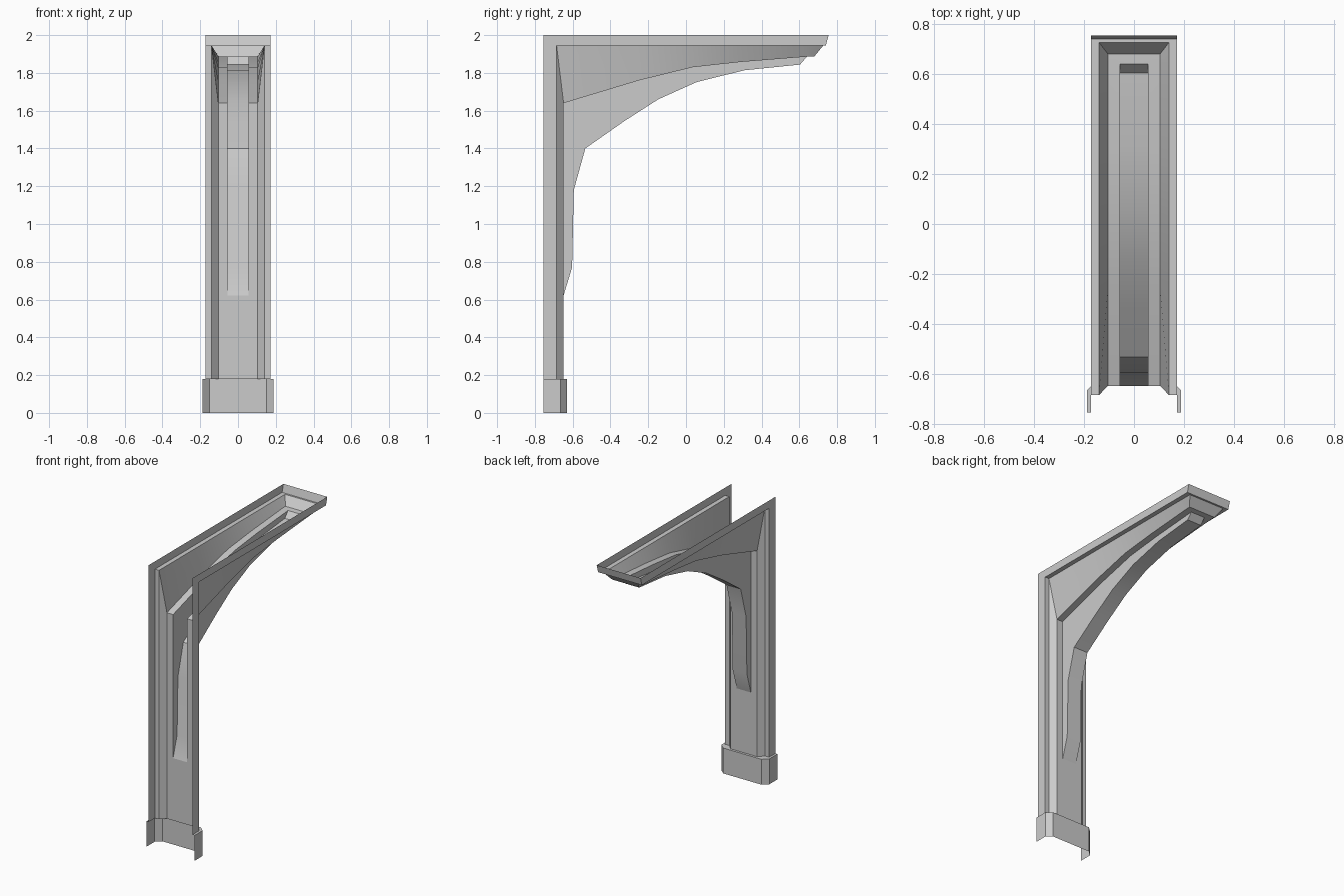
import bpy, bmesh

if "Cube" in bpy.data.objects:
    bpy.data.objects.remove(bpy.data.objects["Cube"])


def finish(name, bm):
    """Turn a half model (x >= 0) into a mirrored object."""
    bmesh.ops.remove_doubles(bm, verts=bm.verts, dist=0.0003)
    bmesh.ops.recalc_face_normals(bm, faces=bm.faces)
    me = bpy.data.meshes.new(name)
    bm.to_mesh(me)
    bm.free()
    ob = bpy.data.objects.new(name, me)
    bpy.context.collection.objects.link(ob)
    m = ob.modifiers.new("mirror", 'MIRROR')
    m.use_clip = True
    bpy.context.view_layer.objects.active = ob
    ob.select_set(True)
    bpy.ops.object.shade_smooth_by_angle(angle=0.35)
    ob.select_set(False)
    return ob


def face(bm, pts):
    bm.faces.new([bm.verts.new(p) for p in pts])


def loft(bm, xa, a, xb, b):
    """Strip of quads between two rails of (y, z) points."""
    for i in range(len(a) - 1):
        face(bm, [(xa, *a[i]), (xa, *a[i + 1]), (xb, *b[i + 1]), (xb, *b[i])])


# Shared curve under the arm, and its matching rails along the column and top
BASE_Z = 0.18
under = [(-0.648, 1.64), (-0.25, 1.76), (0.035, 1.83), (0.29, 1.858),
         (0.64, 1.886), (0.68, 1.888)]
mid_y = [p[0] for p in under[1:-1]]


def rail(y0, z1, y1):
    return [(y0, BASE_Z), (y0, z1)] + [(y, z1) for y in mid_y] + [(y1, z1)]


rails = [(0.172, rail(-0.755, 2.0, 0.755)),
         (0.172, rail(-0.685, 1.945, 0.74)),
         (0.14, rail(-0.685, 1.945, 0.727)),
         (0.104, [(-0.648, BASE_Z)] + under)]

# Open-backed bracket shell: side walls, stepped flange, tapered sides, tip
bm = bmesh.new()
for (xa, a), (xb, b) in zip(rails, rails[1:]):
    loft(bm, xa, a, xb, b)
    face(bm, [(xa, *a[-1]), (0, *a[-1]), (0, *b[-1]), (xb, *b[-1])])

# Face panel with a slot where the hollow rib sits
RIB_X = 0.0555
slot = [(-0.648, 0.622)] + under[:-1]
panel = [(-0.648, BASE_Z)] + slot + under[-1:]
loft(bm, 0.104, panel, RIB_X, panel)
loft(bm, RIB_X, panel[:2], 0, panel[:2])
loft(bm, RIB_X, panel[-2:], 0, panel[-2:])
finish("bracket_shell", bm)

# Hollow curved rib
bm = bmesh.new()
rib = [slot[0], (-0.603, 0.77), (-0.594, 1.18), (-0.533, 1.40), (-0.326, 1.545),
       (-0.147, 1.66), (0.058, 1.752), (0.31, 1.814), (0.604, 1.844), slot[-1]]
face(bm, [(RIB_X, *p) for p in rib + slot[-2:0:-1]])
loft(bm, RIB_X, rib, 0, rib)
finish("curved_rib", bm)

# Plinth with chamfered corners and a flat ledge against the column
bm = bmesh.new()
outer = [(0.188, -0.755), (0.188, -0.665), (0.15, -0.631), (0, -0.631)]
inner = [(0.172, -0.755), (0.172, -0.685), (0.14, -0.685), (0.104, -0.648), (0, -0.648)]
for p, q in zip(outer, outer[1:]):
    face(bm, [(*p, 0), (*q, 0), (*q, BASE_Z), (*p, BASE_Z)])
face(bm, [(*p, BASE_Z) for p in outer + inner[::-1]])
finish("plinth", bm)
